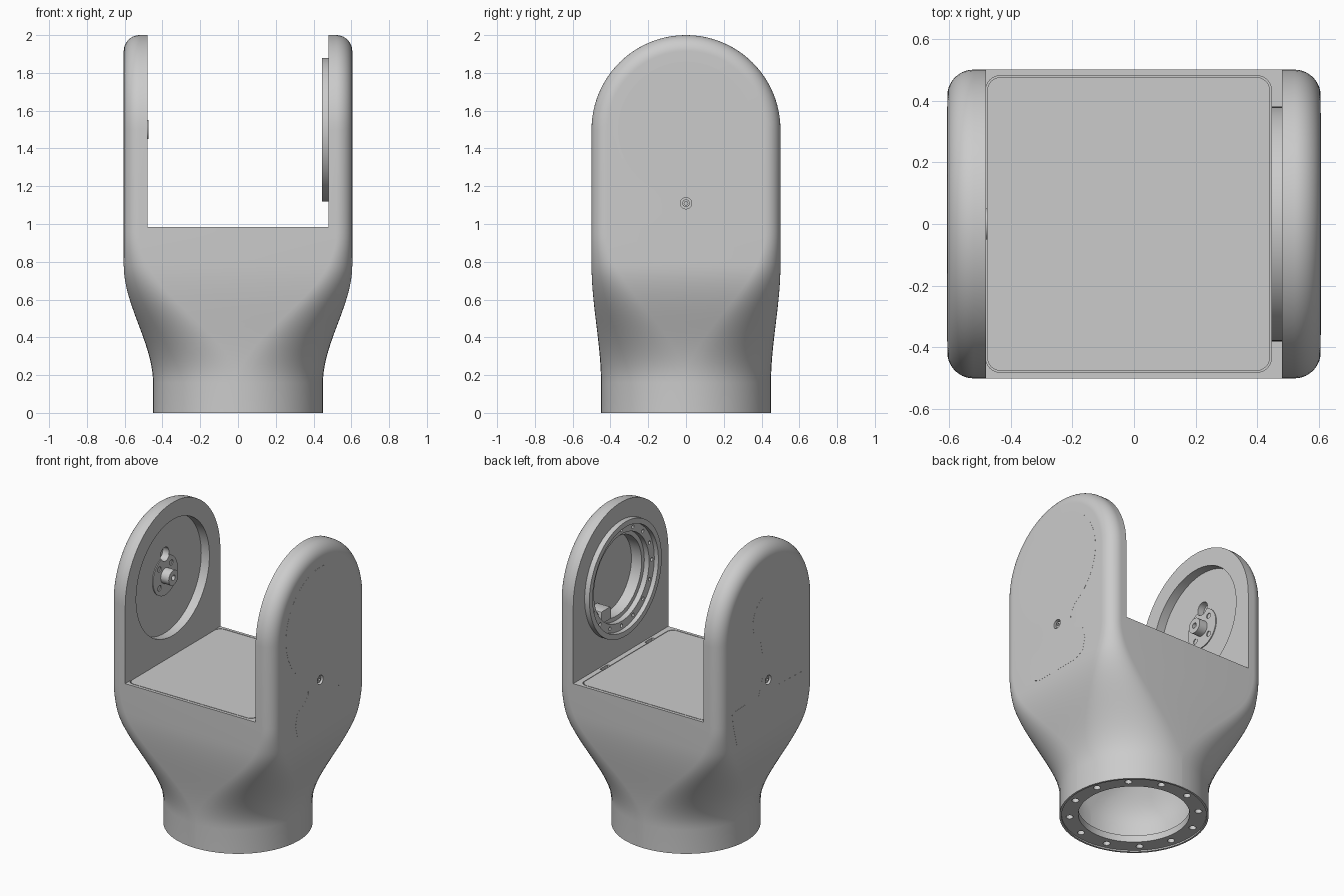
import bpy, bmesh
from math import sin, cos, pi, radians
from mathutils import Vector

if "Cube" in bpy.data.objects:
    bpy.data.objects.remove(bpy.data.objects["Cube"])

grey = bpy.data.materials.new("light grey")
grey.use_nodes = True
grey.diffuse_color = (0.6, 0.6, 0.6, 1)
grey.node_tree.nodes["Principled BSDF"].inputs["Base Color"].default_value = (0.6, 0.6, 0.6, 1)

W, D, FLOOR, PIVOT, FILLET, INNER = 0.605, 0.5, 0.985, 1.5, 0.085, 0.48


def loft(name, rings):
    """Skin a list of equal-length closed rings and cap both ends."""
    bm = bmesh.new()
    rows = [[bm.verts.new(p) for p in ring] for ring in rings]
    n = len(rows[0])
    for a, b in zip(rows, rows[1:]):
        for i in range(n):
            bm.faces.new((a[i], a[(i + 1) % n], b[(i + 1) % n], b[i]))
    bm.faces.new(rows[0])
    bm.faces.new(rows[-1])
    bmesh.ops.recalc_face_normals(bm, faces=bm.faces)
    mesh = bpy.data.meshes.new(name)
    bm.to_mesh(mesh)
    bm.free()
    mesh.materials.append(grey)
    ob = bpy.data.objects.new(name, mesh)
    bpy.context.collection.objects.link(ob)
    return ob


def circle(r, n=64):
    return [(r * cos(2 * pi * i / n), r * sin(2 * pi * i / n)) for i in range(n)]


def rounded_rect(a, b, r, n=14):
    pts = []
    for k, (sx, sy) in enumerate(((1, 1), (-1, 1), (-1, -1), (1, -1))):
        for i in range(n + 1):
            t = (k + i / n) * pi / 2
            pts.append((sx * (a - r) + r * cos(t), sy * (b - r) + r * sin(t)))
    return pts


def prism_x(name, outline, x0, x1):
    return loft(name, [[(x, y, z) for y, z in outline] for x in (x0, x1)])


def prism_z(name, outline, z0, z1):
    return loft(name, [[(x, y, z) for x, y in outline] for z in (z0, z1)])


def disc_x(name, r, x0, x1, y=0, z=PIVOT, n=64):
    return prism_x(name, [(y + u, z + v) for u, v in circle(r, n)], x0, x1)


def combine(ob, tools, op="DIFFERENCE"):
    """Boolean the tools into the object, then discard them."""
    for tool in tools:
        mod = ob.modifiers.new("bool", "BOOLEAN")
        mod.operation, mod.solver, mod.object = op, "EXACT", tool
        bpy.context.view_layer.update()
        graph = bpy.context.evaluated_depsgraph_get()
        mesh = bpy.data.meshes.new_from_object(ob.evaluated_get(graph))
        ob.modifiers.clear()
        ob.data = mesh
        bpy.data.objects.remove(tool)
    return ob


def ease(z, lo, hi):
    t = min(max((z - lo) / (hi - lo), 0), 1)
    return t * t * (3 - 2 * t)


def body_ring(z, wall=0):
    """Round at the neck, easing into a rounded rectangle at the fork."""
    s = ease(z, 0.16, 0.78)
    k = ease(z, 0.16, 0.95)
    a = 0.45 + (W - 0.45) * s - wall
    b = 0.45 + (D - 0.45) * s - wall
    r = 0.449 + (FILLET - 0.449) * k - wall
    return [(x, y, z) for x, y in rounded_rect(a, b, max(r, 0.03))]


# Hollow body, open at the neck
STEPS = 28
heights = [0] + [0.16 + (FLOOR - 0.16) * i / STEPS for i in range(STEPS + 1)]
body = loft("body", [body_ring(z) for z in heights])
hollow = loft("hollow", [body_ring(0.055 + 0.85 * i / STEPS, 0.045) for i in range(STEPS + 1)])
opening = prism_z("opening", circle(0.336), -0.1, 0.07)
flange_recess = prism_z("flange_recess", circle(0.437), -0.1, 0.01)
holes = []
for i in range(12):
    t = radians(15 + 30 * i)
    holes.append(prism_z("bolt_hole", [(0.39 * cos(t) + u, 0.39 * sin(t) + v)
                                       for u, v in circle(0.022, 16)], -0.1, 0.04))

# Floor panel set into a shallow pocket, with two clip slots
def panel_outline(gap):
    cx, half = (0.445 - INNER) / 2, (0.445 + INNER) / 2
    return [(x + cx, y) for x, y in rounded_rect(half - gap, 0.48 - gap, 0.045, 6)]


pocket = prism_z("pocket", panel_outline(0), FLOOR - 0.02, FLOOR + 0.1)
slots = [prism_z("slot", [(0.455 + x, y + c) for x, y in rounded_rect(0.012, 0.04, 0.005, 2)],
                 FLOOR - 0.02, FLOOR + 0.1) for c in (0.2, -0.27)]
combine(body, [hollow, opening, flange_recess, pocket] + holes + slots)
panel = prism_z("floor_panel", panel_outline(0.004), FLOOR - 0.03, FLOOR)


# Fork arms: round-topped plates with a filleted outer edge
def arch(h, x, n=48):
    arc = [(x, h * cos(pi * i / n), PIVOT + h * sin(pi * i / n)) for i in range(n + 1)]
    return [(x, h, FLOOR)] + arc + [(x, -h, FLOOR)]


def make_arm(name, side):
    rings = [arch(D, side * INNER)]
    for i in range(15):
        t = pi / 2 * i / 14
        rings.append(arch(D - FILLET + FILLET * cos(t), side * (W - FILLET + FILLET * sin(t))))
    return loft(name, rings)


def ring_points(radius, count, start=0):
    for i in range(count):
        t = radians(start) + 2 * pi * i / count
        yield radius * cos(t), PIVOT + radius * sin(t)


# Left arm: raised bearing ring with a bolted ledge and a cavity
left_arm = make_arm("left_arm", 1)
combine(left_arm, [disc_x("bearing_ring", 0.38, 0.445, 0.5, n=96)], "UNION")
cuts = [disc_x("seat", 0.345, 0.4, 0.475, n=96), disc_x("bore", 0.29, 0.4, 0.51),
        disc_x("cavity", 0.262, 0.4, 0.585)]
cuts += [disc_x("bolt", 0.012, 0.46, 0.5, y, z, 12) for y, z in ring_points(0.318, 16)]
combine(left_arm, cuts)
bracket = prism_x("cavity_bracket", [(0.14 + y, 1.3 + z) for y, z in rounded_rect(0.05, 0.04, 0.01, 2)],
                  0.49, 0.59)

# Right arm: round recess with a drive hub
right_arm = make_arm("right_arm", -1)
cuts = [disc_x("recess", 0.385, -0.54, -0.4, n=96),
        disc_x("cable_hole", 0.045, -0.585, -0.4, z=PIVOT + 0.14, n=32)]
combine(right_arm, cuts)
hub = disc_x("drive_hub", 0.13, -0.56, -0.534)
cuts = [disc_x("hub_hole", 0.018, -0.555, -0.4, y, z, 16) for y, z in ring_points(0.088, 4, 45)]
cuts.append(disc_x("cable_notch", 0.045, -0.6, -0.4, z=PIVOT + 0.14, n=32))
combine(hub, cuts)
shaft = disc_x("drive_shaft", 0.05, -0.55, -0.475, n=32)
combine(shaft, [disc_x("shaft_hole", 0.018, -0.52, -0.4, n=16)])


# Flush outer covers, drawn as mirrored half profiles
def cover(name, side, r, centre, end, tail):
    half = []
    for i in range(25):
        t = radians(90 + (end - 90) * i / 24)
        half.append((r * cos(t), centre + r * sin(t)))
    half += tail
    outline = half + [(-y, z) for y, z in reversed(half[1:])]
    return prism_x(name, outline, side * (W - 0.01), side * (W + 0.0006))


left_cover = cover("left_cover", 1, 0.36, 1.5, -62, [
    (0.13, 1.13), (0.125, 1.06), (0.17, 1.01), (0.24, 0.98), (0.26, 0.9), (0.24, 0.82), (0.17, 0.79)])
right_cover = cover("right_cover", -1, 0.16, 1.53, -60, [
    (0.06, 1.3), (0.06, 1.15), (0.1, 1.04), (0.38, 1.03), (0.37, 0.95), (0.33, 0.8)])

# Countersunk cover screws
SCREW = 1.11
for label, side, parts in (("left", 1, (left_arm, left_cover)), ("right", -1, (right_arm, right_cover))):
    for part in parts:
        combine(part, [disc_x("countersink", 0.03, side * 0.58, side * 0.7, z=SCREW, n=24)])
    screw = disc_x(label + "_screw", 0.02, side * 0.575, side * 0.597, z=SCREW, n=24)
    combine(screw, [disc_x("socket", 0.01, side * 0.585, side * 0.7, z=SCREW, n=6)])

# Smooth curved surfaces, keep edges sharp
bpy.ops.object.select_all(action="DESELECT")
for ob in bpy.context.scene.objects:
    if ob.type == "MESH":
        ob.select_set(True)
        bpy.context.view_layer.objects.active = ob
bpy.ops.object.shade_smooth_by_angle(angle=radians(30))
